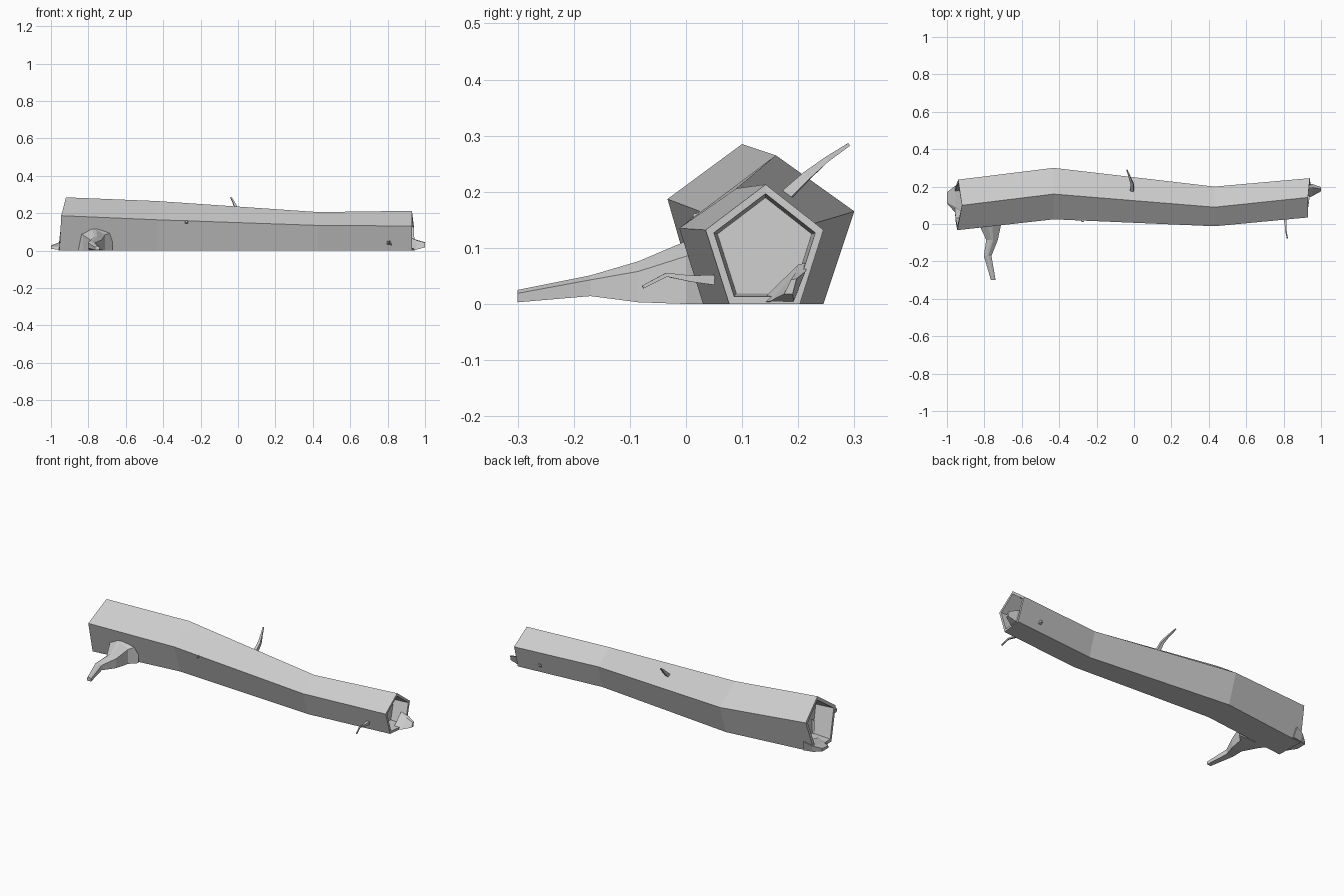
import bpy, bmesh
from mathutils import Vector

if "Cube" in bpy.data.objects:
    bpy.data.objects.remove(bpy.data.objects["Cube"], do_unlink=True)

wood = bpy.data.materials.new("grey_wood")
wood.use_nodes = True
wood.diffuse_color = (0.6, 0.6, 0.6, 1)
bsdf = wood.node_tree.nodes["Principled BSDF"]
bsdf.inputs["Base Color"].default_value = (0.6, 0.6, 0.6, 1)
bsdf.inputs["Roughness"].default_value = 0.9


def loft(name, rings):
    """Skin a row of equal rings and cap both ends."""
    bm = bmesh.new()
    rows = [[bm.verts.new(p) for p in ring] for ring in rings]
    n = len(rows[0])
    for a, b in zip(rows, rows[1:]):
        for i in range(n):
            j = (i + 1) % n
            bm.faces.new((a[i], a[j], b[j], b[i]))
    bm.faces.new(rows[0])
    bm.faces.new(rows[-1])
    bmesh.ops.recalc_face_normals(bm, faces=bm.faces)
    mesh = bpy.data.meshes.new(name)
    bm.to_mesh(mesh)
    bm.free()
    mesh.materials.append(wood)
    obj = bpy.data.objects.new(name, mesh)
    bpy.context.collection.objects.link(obj)
    return obj


def section(x, front, back, ridge, top, side):
    """Five-sided trunk section resting on the ground."""
    mid, half = (front + back) / 2, (back - front) * 0.3
    return [Vector(p) for p in ((x, mid - half, 0), (x, mid + half, 0),
                                (x, back, side), (x, ridge, top), (x, front, side))]


def inset(ring, scale, dx):
    """Shrink a section about its middle and slide it along the trunk."""
    c = sum(ring, Vector()) / len(ring)
    return [Vector((p.x + dx, c.y + (p.y - c.y) * scale, c.z + (p.z - c.z) * scale))
            for p in ring]


def twig(name, path, sides=4):
    """Tapered branch along points given as (x, y, z, radius)."""
    pts = [Vector(p[:3]) for p in path]
    rings = []
    for i, p in enumerate(pts):
        d = (pts[min(i + 1, len(pts) - 1)] - pts[max(i - 1, 0)]).normalized()
        u = d.orthogonal().normalized()
        v = d.cross(u)
        r = path[i][3]
        rings.append([p + u * r, p + v * r, p - u * r, p - v * r])
    return loft(name, rings)


# Trunk with hollow, slightly ragged ends
body = [section(-0.92, -0.033, 0.237, 0.10, 0.285, 0.187),
        section(-0.43, 0.025, 0.30, 0.16, 0.265, 0.165),
        section(0.43, -0.012, 0.20, 0.09, 0.206, 0.135),
        section(0.93, 0.035, 0.245, 0.142, 0.213, 0.132)]
for p, dx in zip(body[0], (-0.035, -0.04, -0.02, 0, -0.025)):
    p.x += dx
for p, dx in zip(body[-1], (0, 0.015, 0.01, 0, 0)):
    p.x += dx
first, last = body[0], body[-1]
loft("trunk", [inset(first, 0.8, 0.11), inset(first, 0.86, 0)] + body
     + [inset(last, 0.86, 0), inset(last, 0.8, -0.09)])

# Splinters left on the broken ends
loft("right_end_splinter", [
    [(-0.90, 0.02, 0.002), (-0.90, 0.20, 0.002), (-0.91, 0.215, 0.06), (-0.90, 0.06, 0.025)],
    [(-0.955, 0.06, 0.004), (-0.955, 0.19, 0.004), (-0.955, 0.205, 0.045), (-0.955, 0.09, 0.022)],
    [(-1, 0.11, 0.01), (-1, 0.17, 0.01), (-1, 0.17, 0.028), (-1, 0.115, 0.022)]])
loft("left_end_splinter", [
    [(0.91, 0.13, 0.002), (0.91, 0.19, 0.002), (0.91, 0.22, 0.075), (0.91, 0.20, 0.07)],
    [(0.955, 0.15, 0.005), (0.955, 0.192, 0.005), (0.955, 0.213, 0.058), (0.955, 0.195, 0.055)],
    [(1, 0.175, 0.018), (1, 0.19, 0.018), (1, 0.197, 0.045), (1, 0.187, 0.043)]])

# Large side root, from the trunk to its tip: y, left, right, bottom, shoulder, top
root = [(0.04, -0.86, -0.67, 0, 0.10, 0.13),
        (0, -0.83, -0.71, 0, 0.085, 0.112),
        (-0.085, -0.79, -0.728, 0.003, 0.058, 0.076),
        (-0.17, -0.803, -0.762, 0.014, 0.043, 0.051),
        (-0.30, -0.765, -0.74, 0.003, 0.019, 0.025)]
loft("side_root", [[(a, y, lo), (b, y, lo), (b, y, mid), (a * 0.4 + b * 0.6, y, hi),
                    (a * 0.6 + b * 0.4, y, hi), (a, y, mid)]
                   for y, a, b, lo, mid, hi in root])

# Thin twigs and a broken stub
twig("upper_twig", [(-0.01, 0.175, 0.19, 0.014), (-0.01, 0.215, 0.228, 0.011),
                    (-0.023, 0.25, 0.257, 0.007), (-0.038, 0.29, 0.284, 0.004)])
twig("front_twig", [(0.805, 0.05, 0.043, 0.013), (0.81, 0.01, 0.045, 0.008),
                    (0.812, -0.035, 0.052, 0.005), (0.82, -0.077, 0.03, 0.004)])
twig("front_stub", [(-0.275, 0.05, 0.15, 0.02), (-0.275, 0.012, 0.155, 0.008)])
twig("back_stub", [(0.80, 0.19, 0.045, 0.016), (0.80, 0.218, 0.05, 0.008)])
